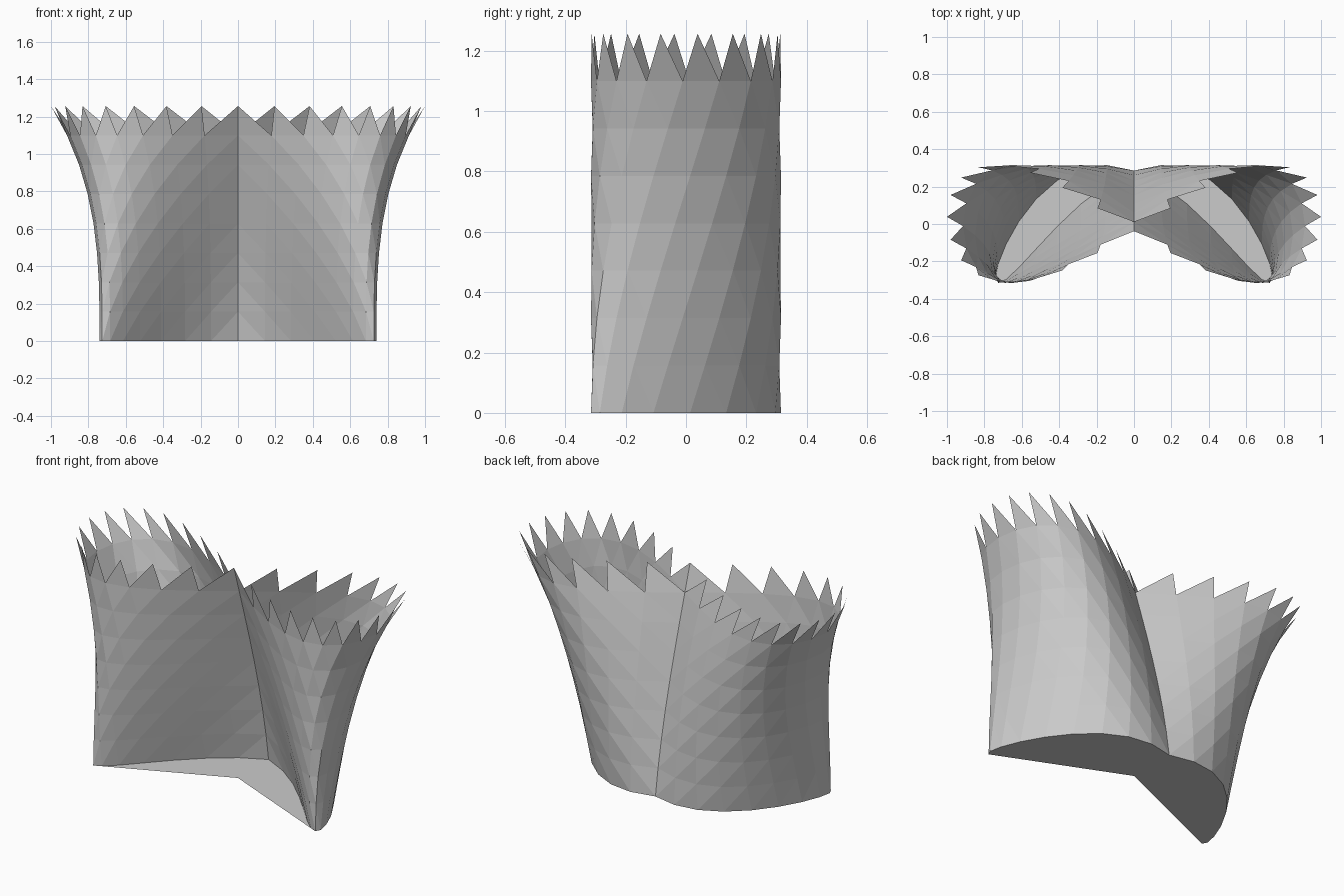
import bpy, bmesh
from math import sin, cos, pi, radians

if "Cube" in bpy.data.objects:
    bpy.data.objects.remove(bpy.data.objects["Cube"])

SEG = 32            # columns around the figure-eight section
ROWS = 8            # last row forms the teeth
STEP = pi / 20      # row height


def section_point(i, row):
    """Figure-eight section whose phase drifts and width flares with height."""
    t = 2 * pi * i / SEG
    z = row * STEP
    width = 0.74 + 0.131 * z ** 3
    return (width * sin(t), 0.315 * cos(2 * t + radians(25) + z), z)


def finish(bm, name):
    mesh = bpy.data.meshes.new(name)
    bm.to_mesh(mesh)
    bm.free()
    obj = bpy.data.objects.new(name, mesh)
    bpy.context.collection.objects.link(obj)
    return obj


# Flared twisting wall with a sawtooth rim
bm = bmesh.new()
rings = [[bm.verts.new(section_point(i, r)) for i in range(SEG)]
         for r in range(ROWS + 1)]
for r in range(ROWS):
    low, high = rings[r], rings[r + 1]
    for i in range(SEG):
        j = (i + 1) % SEG
        bm.faces.new((low[i], low[j], high[i]))
        if r < ROWS - 1:
            bm.faces.new((low[j], high[j], high[i]))

# Base: triangle fan around the origin
centre = bm.verts.new((0, 0, 0))
for i in range(SEG):
    bm.faces.new((centre, rings[0][(i + 1) % SEG], rings[0][i]))
finish(bm, "toothed_vase")
